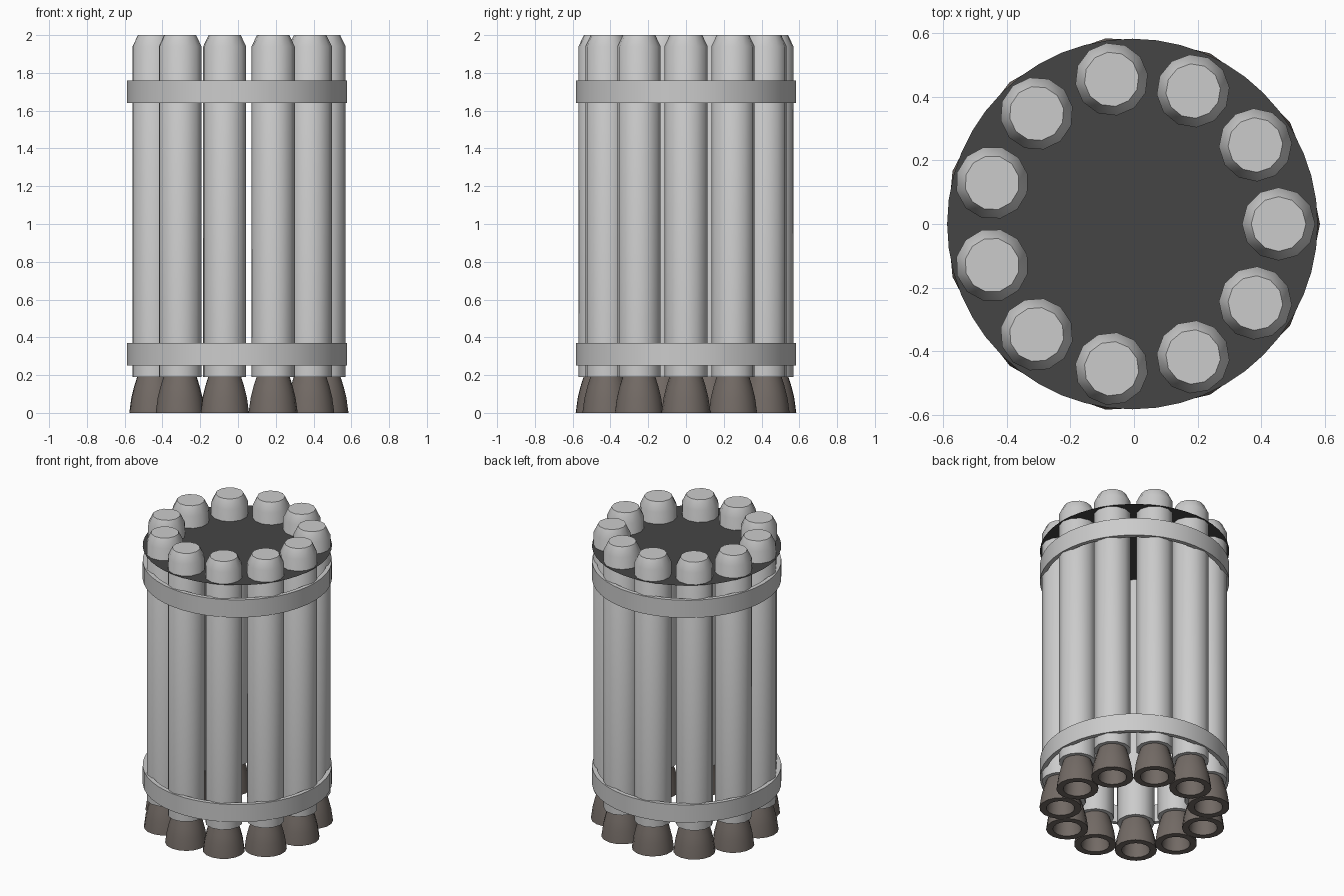
import bpy, bmesh, math

if "Cube" in bpy.data.objects:
    bpy.data.objects.remove(bpy.data.objects["Cube"])

N, R, CX = 11, 0.46, -0.005   # tube count, circle radius, centre offset


def material(name, rgb):
    m = bpy.data.materials.new(name)
    m.diffuse_color = (*rgb, 1)
    m.use_nodes = True
    m.node_tree.nodes["Principled BSDF"].inputs["Base Color"].default_value = m.diffuse_color
    return m


def lathe(name, profile, sides, loc=(0, 0, 0), rot=0, mat=None, closed=False, caps=()):
    """Spin a (radius, z) profile around z."""
    bm = bmesh.new()
    rings = [[bm.verts.new((r * math.cos(2 * math.pi * i / sides),
                            r * math.sin(2 * math.pi * i / sides), z))
              for i in range(sides)] for r, z in profile]
    pairs = list(zip(rings, rings[1:]))
    if closed:
        pairs.append((rings[-1], rings[0]))
    for a, b in pairs:
        for i in range(sides):
            j = (i + 1) % sides
            bm.faces.new((a[i], a[j], b[j], b[i]))
    for c in caps:
        bm.faces.new(rings[c])
    bmesh.ops.recalc_face_normals(bm, faces=bm.faces)
    me = bpy.data.meshes.new(name)
    bm.to_mesh(me)
    bm.free()
    ob = bpy.data.objects.new(name, me)
    ob.location = loc
    ob.rotation_euler[2] = rot
    bpy.context.collection.objects.link(ob)
    if mat:
        me.materials.append(mat)
    bpy.ops.object.select_all(action='DESELECT')
    ob.select_set(True)
    bpy.context.view_layer.objects.active = ob
    bpy.ops.object.shade_smooth_by_angle(angle=math.radians(32))
    return ob


nozzle_mat = material("nozzle_brown", (0.17, 0.145, 0.13))
dark_mat = material("plate_dark", (0.06, 0.06, 0.06))

tube_profile = [(0.115, 0.19), (0.115, 1.94), (0.086, 2.0)]
nozzle_profile = [(0.085, 0.20), (0.104, 0.14), (0.119, 0.08), (0.13, 0.0),
                  (0.088, 0.0), (0.08, 0.08), (0.06, 0.16)]

# Tubes with their exhaust nozzles, around the circle
for k in range(N):
    a = 2 * math.pi * k / N
    loc = (CX + R * math.cos(a), R * math.sin(a), 0)
    lathe(f"tube_{k + 1}", tube_profile, 12, loc, a, caps=(0, -1))
    lathe(f"nozzle_{k + 1}", nozzle_profile, 16, loc, a, nozzle_mat, caps=(0, -1))

# Two clamping bands
for name, z in (("lower_band", 0.25), ("upper_band", 1.64)):
    lathe(name, [(0.583, z), (0.583, z + 0.12), (0.555, z + 0.12), (0.555, z)],
          48, (CX, 0, 0), closed=True)

# Thin dark plate between the tube tops
lathe("top_plate", [(0.583, 1.86)], 48, (CX, 0, 0), mat=dark_mat, caps=(0,))
